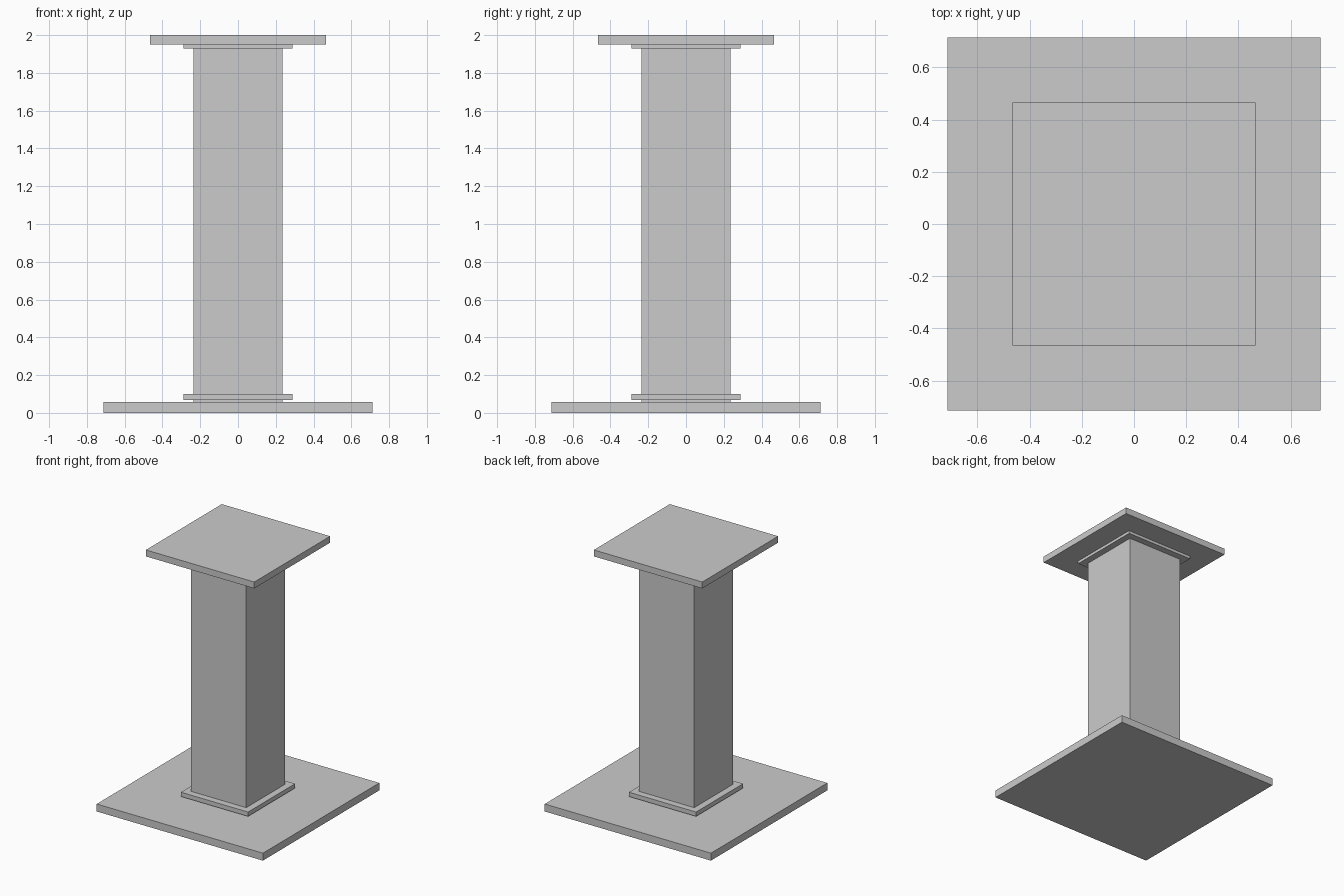
import bpy

if "Cube" in bpy.data.objects:
    bpy.data.objects.remove(bpy.data.objects["Cube"])


def slab(name, half, z0, z1):
    """Square block centred on the z axis, between two heights."""
    bpy.ops.mesh.primitive_cube_add(size=1, location=(0, 0, (z0 + z1) / 2))
    obj = bpy.context.object
    obj.name = name
    obj.scale = (2 * half, 2 * half, z1 - z0)
    bpy.ops.object.transform_apply(location=False, rotation=False, scale=True)
    return obj


# Wide floor plate
slab("base_plate", 0.713, 0.0, 0.058)
# Square shaft running between the plates
slab("column", 0.236, 0.058, 1.95)
# Thin collars; the lower one sits just clear of the base plate
slab("lower_collar", 0.288, 0.067, 0.101)
slab("upper_collar", 0.288, 1.928, 1.95)
# Top plate
slab("top_plate", 0.465, 1.95, 2.0)
